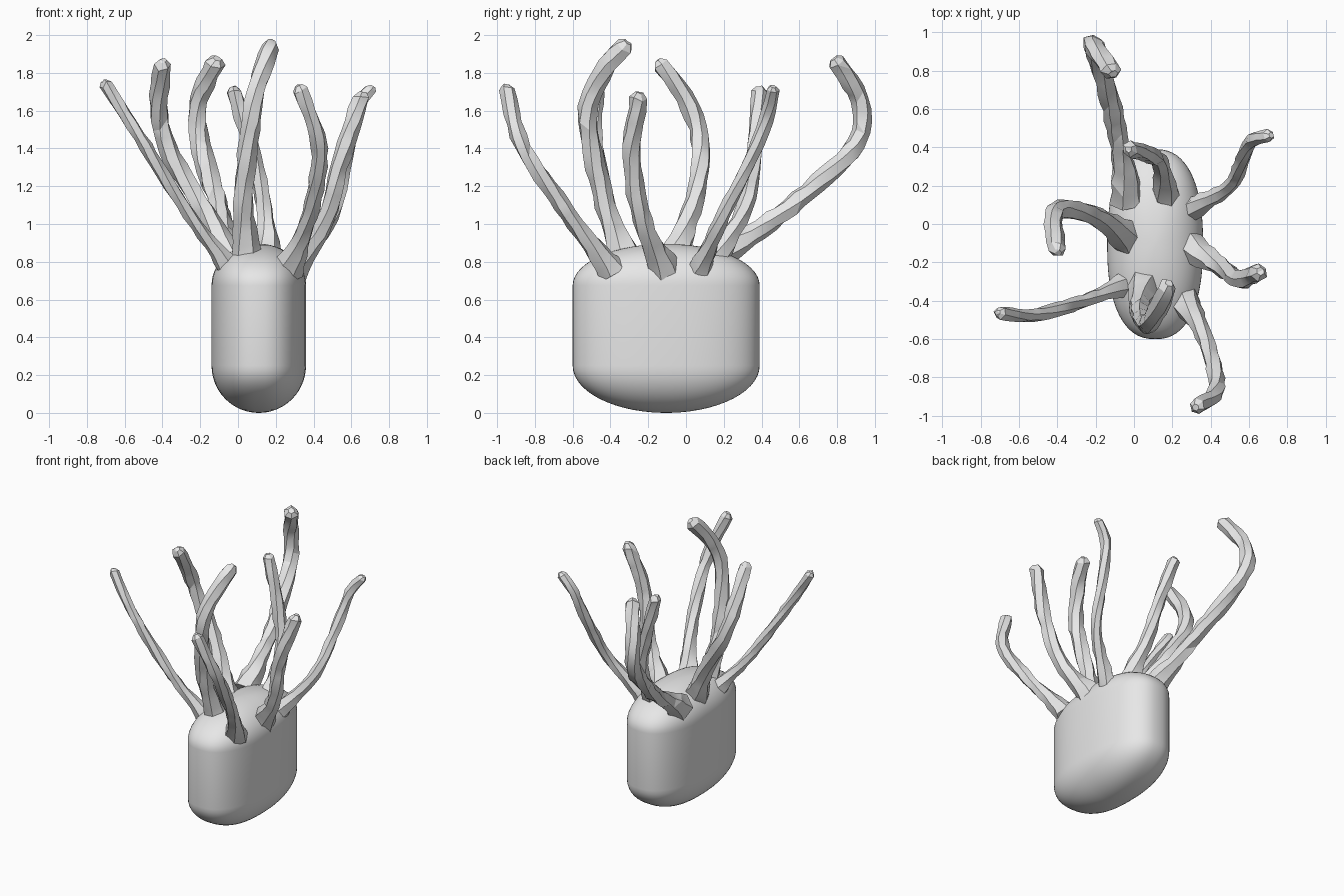
import bpy, bmesh, math, random
from mathutils import Vector

if "Cube" in bpy.data.objects:
    bpy.data.objects.remove(bpy.data.objects["Cube"])

random.seed(4)
grey = bpy.data.materials.new("plain grey")
grey.diffuse_color = (0.8, 0.8, 0.8, 1)
grey.use_nodes = True
grey.node_tree.nodes["Principled BSDF"].inputs["Base Color"].default_value = grey.diffuse_color


def loft(name, rings, angle, triangles=False):
    """Skin a list of rings of points and close both ends."""
    bm = bmesh.new()
    loops = [[bm.verts.new(p) for p in ring] for ring in rings]
    n = len(loops[0])
    for a, b in zip(loops, loops[1:]):
        for i in range(n):
            j = (i + 1) % n
            bm.faces.new((a[i], a[j], b[j], b[i]))
    bm.faces.new(loops[0][::-1])
    bm.faces.new(loops[-1])
    bmesh.ops.recalc_face_normals(bm, faces=bm.faces)
    if triangles:
        bmesh.ops.triangulate(bm, faces=bm.faces)
    me = bpy.data.meshes.new(name)
    bm.to_mesh(me)
    bm.free()
    me.materials.append(grey)
    ob = bpy.data.objects.new(name, me)
    bpy.context.collection.objects.link(ob)
    bpy.ops.object.select_all(action='DESELECT')
    ob.select_set(True)
    bpy.context.view_layer.objects.active = ob
    bpy.ops.object.shade_smooth_by_angle(angle=math.radians(angle))


def smooth_path(pts, spacing=0.065):
    """Catmull-Rom path through the points at an even spacing."""
    p = [Vector(q) for q in pts]
    p = [2 * p[0] - p[1]] + p + [2 * p[-1] - p[-2]]
    out = []
    for a, b, c, d in zip(p, p[1:], p[2:], p[3:]):
        steps = max(2, round((c - b).length / spacing))
        for k in range(steps):
            t = k / steps
            out.append(0.5 * (2 * b + (c - a) * t + (2 * a - 5 * b + 4 * c - d) * t * t
                              + (3 * b - a - 3 * c + d) * t ** 3))
    return out + [p[-2]]


# Rounded body: an oval plan with elliptical shoulders above and below
def oval(scale, z, n=64, e=1 / 1.2):
    ring = []
    for i in range(n):
        c, s = math.cos(2 * math.pi * i / n), math.sin(2 * math.pi * i / n)
        ring.append((0.11 + 0.25 * scale * math.copysign(abs(c) ** e, c),
                     -0.105 + 0.495 * scale * math.copysign(abs(s) ** e, s), z))
    return ring


STEPS = 14
angles = [math.pi / 2 * (k + 0.3) / (STEPS + 0.3) for k in range(STEPS + 1)]
lower = [oval(math.sin(a), 0.25 * (1 - math.cos(a))) for a in angles]
upper = [oval(math.sin(a), 0.675 + 0.22 * math.cos(a)) for a in reversed(angles)]
loft("body", lower + upper, 60)


# Gnarled tentacles: six-sided tubes with slight jitter and flared roots
def tentacle(name, radius, *pts, sides=6):
    path = smooth_path(pts)
    rings, last = [], len(path) - 1
    tangent = (path[1] - path[0]).normalized()
    u = tangent.orthogonal().normalized()
    for k, p in enumerate(path):
        new = (path[min(k + 1, last)] - path[max(k - 1, 0)]).normalized()
        u = tangent.rotation_difference(new) @ u
        tangent = new
        v = tangent.cross(u)
        flare = 1 + 0.75 * max(0, 1 - k / 4.5) ** 1.5
        r = radius * flare * (1.04 - 0.1 * k / last)
        ring = []
        for i in range(sides):
            a = 2 * math.pi * i / sides + 0.12 * k
            ring.append(p + (u * math.cos(a) + v * math.sin(a)) * r * random.uniform(0.88, 1.14)
                        + tangent * random.uniform(-0.012, 0.012))
        rings.append(ring)
    # blunt faceted tip
    end = path[-1] + tangent * radius * 0.6
    rings.append([end + (q - path[-1]) * 0.45 for q in rings[-1]])
    loft(name, rings, 25, triangles=True)


tentacle("back_long_tentacle", .053, (-.03, .13, .80), (-.10, .55, 1.09),
         (-.20, .90, 1.42), (-.21, .92, 1.65), (-.12, .80, 1.85))
tentacle("back_tentacle", .044, (.17, .14, .80), (.14, .31, 1.08),
         (.08, .36, 1.36), (-.02, .39, 1.70))
tentacle("back_right_tentacle", .038, (.29, .07, .76), (.50, .20, 1.05),
         (.57, .35, 1.36), (.62, .44, 1.60), (.70, .46, 1.71))
tentacle("right_tentacle", .050, (.28, -.11, .74), (.46, -.23, 1.02),
         (.55, -.29, 1.36), (.65, -.25, 1.67))
tentacle("front_right_tentacle", .045, (.26, -.39, .75), (.38, -.62, 1.05),
         (.43, -.86, 1.40), (.33, -.95, 1.71))
tentacle("front_tall_tentacle", .054, (.05, -.31, .78), (.03, -.43, 1.11),
         (.07, -.52, 1.55), (.12, -.45, 1.79), (.175, -.33, 1.94))
tentacle("front_left_tentacle", .036, (-.04, -.31, .77), (-.26, -.40, 1.05),
         (-.52, -.475, 1.46), (-.70, -.465, 1.74))
tentacle("left_tentacle", .052, (-.03, -.08, .80), (-.18, .03, 1.07),
         (-.37, .08, 1.40), (-.42, .02, 1.62), (-.40, -.13, 1.84))
